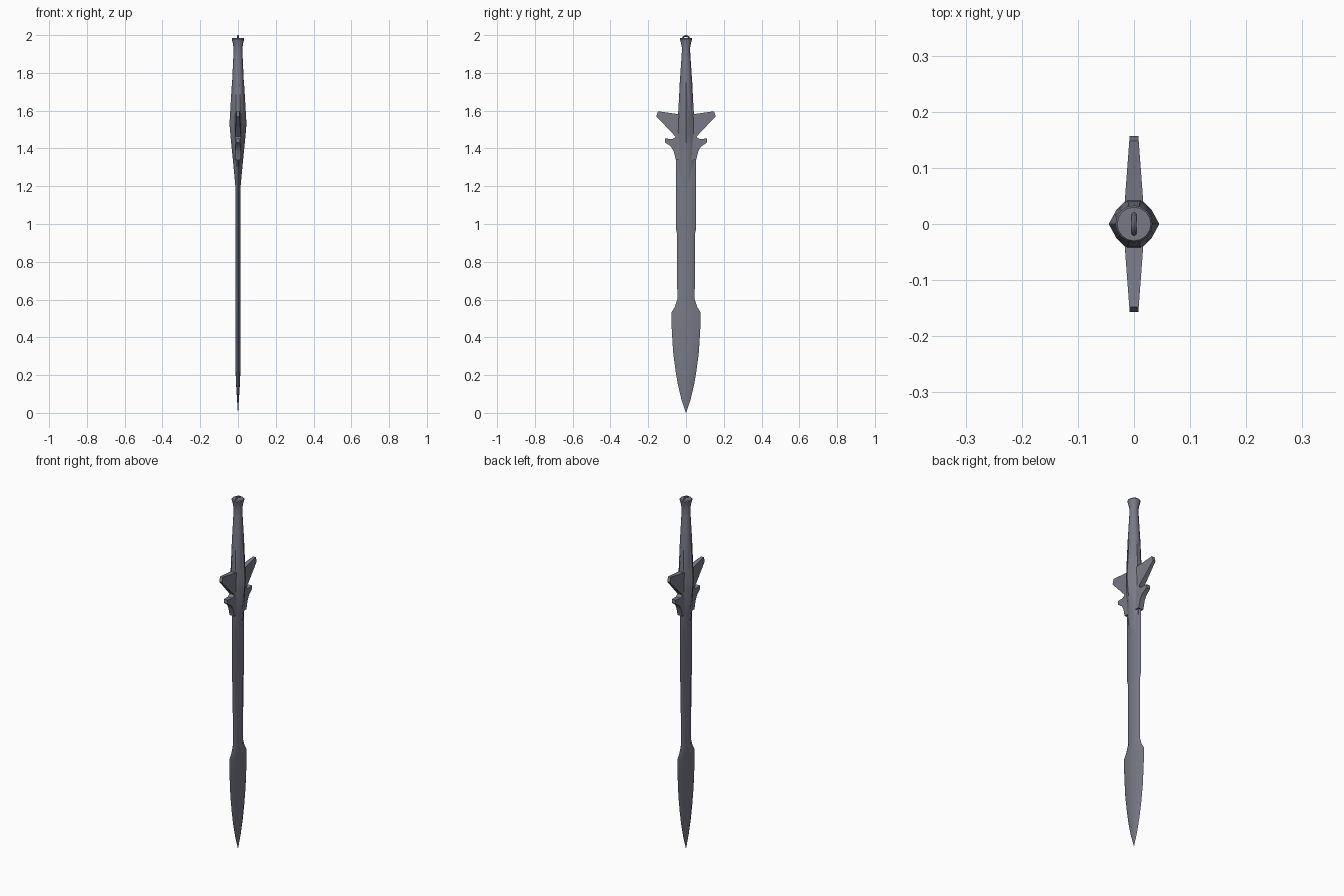
import bpy, bmesh, math

if "Cube" in bpy.data.objects:
    bpy.data.objects.remove(bpy.data.objects["Cube"])

steel = bpy.data.materials.new("blue_grey_steel")
steel.diffuse_color = (0.19, 0.195, 0.235, 1)
steel.use_nodes = True
steel.node_tree.nodes["Principled BSDF"].inputs["Base Color"].default_value = steel.diffuse_color


def finish(name, bm, angle=30):
    bmesh.ops.recalc_face_normals(bm, faces=bm.faces)
    me = bpy.data.meshes.new(name)
    bm.to_mesh(me)
    bm.free()
    ob = bpy.data.objects.new(name, me)
    bpy.context.collection.objects.link(ob)
    me.materials.append(steel)
    bpy.ops.object.select_all(action='DESELECT')
    ob.select_set(True)
    bpy.context.view_layer.objects.active = ob
    bpy.ops.object.shade_smooth_by_angle(angle=math.radians(angle))
    return ob


def loft(name, section, rings, angle=30):
    """Stack a unit cross-section; rings are (z, half x, half y)."""
    bm = bmesh.new()
    loops = [[bm.verts.new((sx * hx, sy * hy, z)) for sx, sy in section]
             for z, hx, hy in rings]
    n = len(section)
    for a, b in zip(loops, loops[1:]):
        for i in range(n):
            bm.faces.new((a[i], a[(i + 1) % n], b[(i + 1) % n], b[i]))
    bm.faces.new(loops[0])
    bm.faces.new(loops[-1])
    return finish(name, bm, angle)


# Blade: flat middle, bevelled edges, leaf-shaped end
blade_section = [(1, 0), (0.9, 0.55), (0, 1), (-0.9, 0.55),
                 (-1, 0), (-0.9, -0.55), (0, -1), (0.9, -0.55)]
loft("blade", blade_section, [
    (0.0, 0.0005, 0.001), (0.07, 0.005, 0.024), (0.15, 0.010, 0.043),
    (0.22, 0.013, 0.055), (0.32, 0.013, 0.068), (0.43, 0.013, 0.075),
    (0.53, 0.013, 0.078), (0.56, 0.013, 0.060), (0.60, 0.013, 0.046),
    (0.95, 0.013, 0.048), (0.97, 0.013, 0.053), (1.35, 0.013, 0.054),
    (1.45, 0.013, 0.045)], 50)

# Grip: ridged core swelling out of the blade, flared pommel
grip_section = [(1, 0), (0.68, 0.6), (0.28, 1), (-0.28, 1), (-0.68, 0.6),
                (-1, 0), (-0.68, -0.6), (-0.28, -1), (0.28, -1), (0.68, -0.6)]
loft("grip", grip_section, [
    (1.18, 0.012, 0.036), (1.35, 0.028, 0.042), (1.47, 0.040, 0.045),
    (1.53, 0.045, 0.044), (1.60, 0.041, 0.041), (1.75, 0.032, 0.031)], 40)

round_section = [(math.cos(math.tau * i / 16), math.sin(math.tau * i / 16))
                 for i in range(16)]
loft("handle", round_section, [
    (1.53, 0.037, 0.040), (1.60, 0.036, 0.040), (1.75, 0.031, 0.033),
    (1.88, 0.025, 0.024), (1.93, 0.023, 0.021), (1.96, 0.028, 0.027),
    (1.98, 0.033, 0.033), (1.985, 0.030, 0.030)], 40)


# Guard prongs: outlines in (y, z), thinner toward the tips
def prong(name, side, outline):
    bm = bmesh.new()
    rows = []
    for s in (-1, 1):
        rows.append([bm.verts.new((s * (0.018 - 0.075 * max(y - 0.02, 0)), side * y, z))
                     for y, z in outline])
    n = len(outline)
    for r in rows:
        bm.faces.new(r)
    for i in range(n):
        j = (i + 1) % n
        bm.faces.new((rows[0][i], rows[0][j], rows[1][j], rows[1][i]))
    finish(name, bm)


upper = [(0.0, 1.58), (0.045, 1.582), (0.148, 1.597), (0.157, 1.57),
         (0.055, 1.462), (0.0, 1.46)]
lower = [(0.0, 1.46), (0.055, 1.462), (0.07, 1.45), (0.11, 1.452), (0.111, 1.432),
         (0.08, 1.41), (0.065, 1.385), (0.054, 1.34), (0.0, 1.34)]
for label, side in (("left", -1), ("right", 1)):
    prong("upper_guard_" + label, side, upper)
    prong("lower_guard_" + label, side, lower)

# Hanging loop on the pommel
bpy.ops.mesh.primitive_torus_add(major_segments=24, minor_segments=8,
                                 major_radius=0.018, minor_radius=0.0045,
                                 location=(0, 0, 1.9775),
                                 rotation=(0, math.pi / 2, 0))
loop = bpy.context.object
loop.name = "pommel_loop"
loop.data.materials.append(steel)
bpy.ops.object.shade_smooth_by_angle(angle=math.radians(40))
